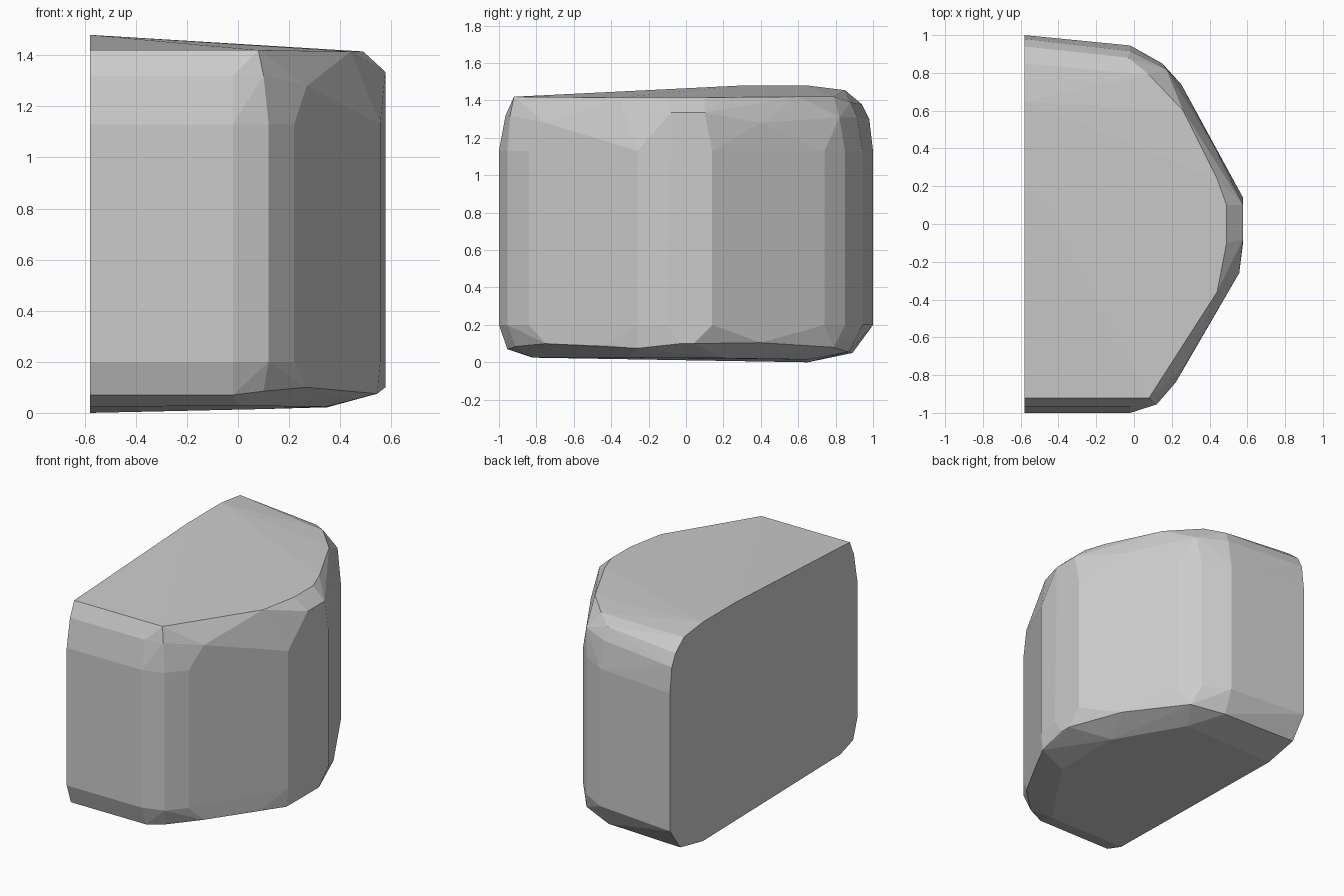
import bpy, bmesh, math

X0 = -0.58  # flat cut face on the left

# Straight wall outline, front to back
wall = [(X0, -1), (-0.02, -1), (0.12, -0.955), (0.22, -0.84), (0.557, -0.26),
        (0.577, -0.1), (0.577, 0.14), (0.25, 0.74), (0.15, 0.85), (-0.02, 0.945), (X0, 1)]

# Bevel ring under the top edge
shoulder = [(X0, -0.965, 1.32), (-0.02, -0.965, 1.32), (0.10, -0.94, 1.32),
            (0.27, -0.75, 1.28), (0.577, -0.08, 1.335), (0.577, 0.1, 1.335),
            (0.43, 0.4, 1.28), (0.17, 0.82, 1.31), (-0.02, 0.915, 1.31), (X0, 0.98, 1.3)]

# Sloping top face, rising to the back left
top = [(X0, -0.92, 1.42), (0.08, -0.92, 1.42), (0.44, -0.36, 1.415),
       (0.49, -0.1, 1.415), (0.49, 0.1, 1.415), (0.44, 0.24, 1.417),
       (0.26, 0.6, 1.42), (0.08, 0.79, 1.42), (-0.03, 0.88, 1.39), (X0, 0.94, 1.38),
       (X0, 0.85, 1.455), (X0, 0.65, 1.48), (X0, 0.3, 1.48)]

# Lower bevel ring
skirt = [(X0, -0.955, 0.07), (-0.02, -0.955, 0.07), (0.10, -0.91, 0.085),
         (0.27, -0.75, 0.10), (0.46, -0.42, 0.09), (0.545, -0.26, 0.075),
         (0.577, -0.03, 0.1), (0.577, 0.04, 0.1), (0.434, 0.4, 0.105),
         (0.19, 0.79, 0.08), (-0.03, 0.87, 0.055), (X0, 0.89, 0.05)]

# Shallow underside
base = [(X0, -0.82, 0.025), (0.0, -0.82, 0.027), (0.35, -0.3, 0.025),
        (0.35, 0.2, 0.022), (0.1, 0.65, 0.015), (X0, 0.65, 0), (X0, 0.05, 0.003)]

points = [(x, y, z) for z in (0.2, 1.13) for x, y in wall] + shoulder + top + skirt + base

# Faceted solid wrapped around the rings
bm = bmesh.new()
for p in points:
    bm.verts.new(p)
hull = bmesh.ops.convex_hull(bm, input=bm.verts[:])
loose = {v for v in hull["geom_interior"] + hull["geom_unused"]
         if isinstance(v, bmesh.types.BMVert) and not v.link_faces}
bmesh.ops.delete(bm, geom=list(loose), context='VERTS')
bmesh.ops.dissolve_limit(bm, angle_limit=math.radians(1.5), verts=bm.verts[:], edges=bm.edges[:])
bmesh.ops.recalc_face_normals(bm, faces=bm.faces[:])

mesh = bpy.data.meshes.new("half_stone_block")
bm.to_mesh(mesh)
bm.free()
block = bpy.data.objects.new("half_stone_block", mesh)
bpy.context.collection.objects.link(block)
